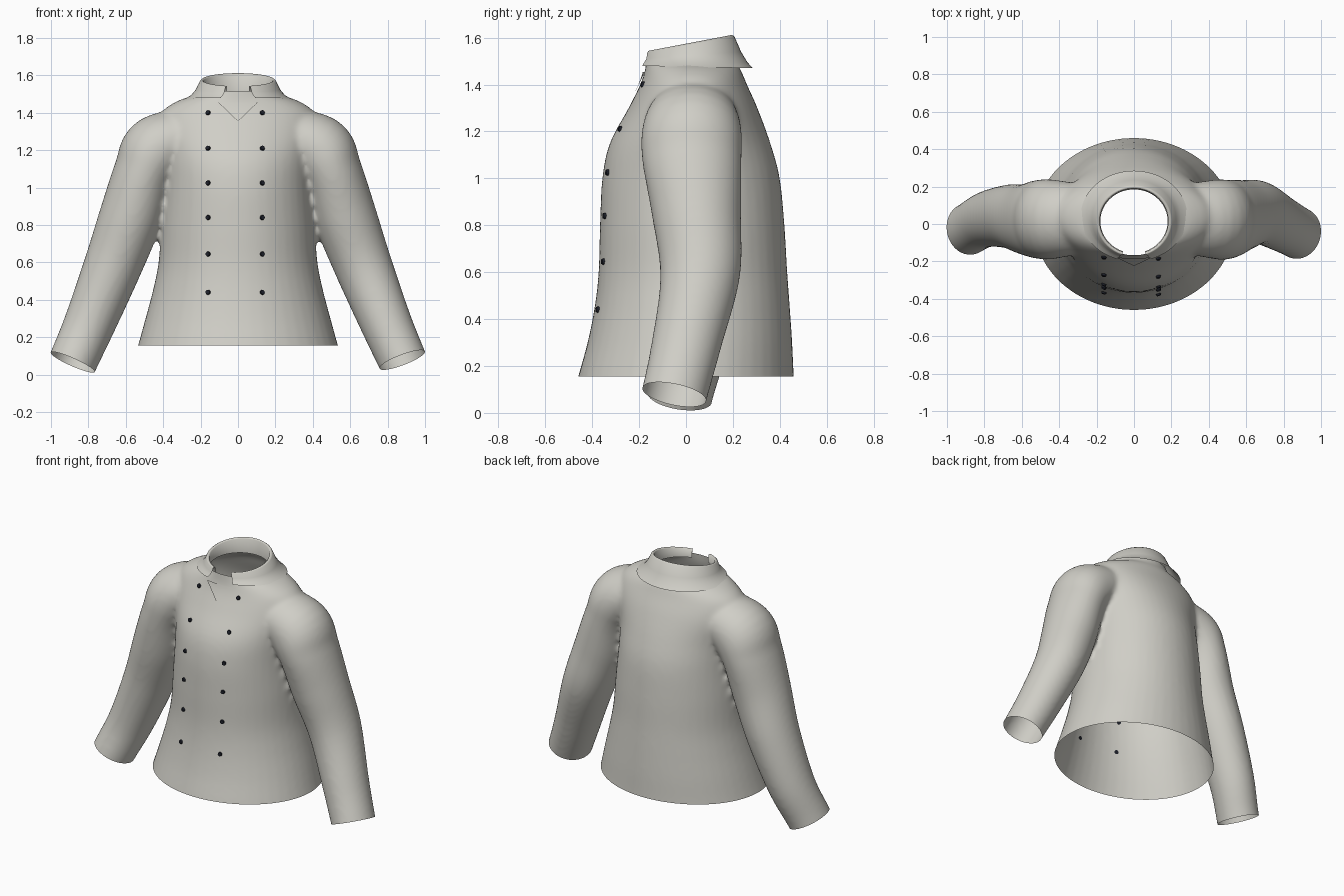
import bpy
import bmesh
from math import sin, cos, pi
from mathutils import Vector
from mathutils.bvhtree import BVHTree

if "Cube" in bpy.data.objects:
    bpy.data.objects.remove(bpy.data.objects["Cube"])


def make_material(name, colour):
    mat = bpy.data.materials.new(name)
    mat.use_nodes = True
    mat.diffuse_color = (*colour, 1)
    mat.node_tree.nodes["Principled BSDF"].inputs["Base Color"].default_value = (*colour, 1)
    return mat


cloth = make_material("warm grey cloth", (0.63, 0.62, 0.57))
dark = make_material("dark button", (0.012, 0.014, 0.022))


def finish(bm, name, mat):
    mesh = bpy.data.meshes.new(name)
    bm.to_mesh(mesh)
    bm.free()
    mesh.materials.append(mat)
    for face in mesh.polygons:
        face.use_smooth = True
    obj = bpy.data.objects.new(name, mesh)
    bpy.context.scene.collection.objects.link(obj)
    return obj


def spline(rows, steps=6):
    """Smooth curve through rows of numbers."""
    rows = [Vector(r) for r in rows]
    out = []
    for i in range(len(rows) - 1):
        a, b, c, d = (rows[min(max(i + k, 0), len(rows) - 1)] for k in (-1, 0, 1, 2))
        for s in range(steps):
            t = s / steps
            out.append(b + (c - a) * (t / 2) + (a * 2 - b * 5 + c * 4 - d) * (t * t / 2)
                       + (b * 3 - a - c * 3 + d) * (t ** 3 / 2))
    return out + [rows[-1]]


def loft(bm, rings, closed=True, caps=True):
    loops = [[bm.verts.new(p) for p in ring] for ring in rings]
    n = len(loops[0])
    for a, b in zip(loops, loops[1:]):
        for i in range(n if closed else n - 1):
            j = (i + 1) % n
            bm.faces.new((a[i], a[j], b[j], b[i]))
    if caps:
        bm.faces.new(loops[0][::-1])
        bm.faces.new(loops[-1])


N = 48
ANGLES = [2 * pi * i / N for i in range(N)]

# Torso rows: height, half width, front y, back y
TORSO = [(0.02, 0.575, -0.495, 0.47), (0.155, 0.535, -0.46, 0.46), (0.3, 0.495, -0.42, 0.453),
         (0.45, 0.455, -0.39, 0.443), (0.6, 0.425, -0.373, 0.432), (0.8, 0.41, -0.367, 0.42),
         (1.0, 0.395, -0.357, 0.4), (1.15, 0.4, -0.325, 0.36), (1.3, 0.43, -0.245, 0.305),
         (1.4, 0.41, -0.195, 0.26), (1.46, 0.33, -0.175, 0.235), (1.5, 0.225, -0.17, 0.21),
         (1.54, 0.205, -0.165, 0.2), (1.62, 0.2, -0.165, 0.2)]

# Sleeve rows: x, z, y, half width across, half depth
SLEEVE = [(0.2, 1.3, 0.03, 0.13, 0.17), (0.42, 1.21, 0.025, 0.185, 0.21),
          (0.5, 1.08, 0.025, 0.165, 0.212), (0.575, 0.84, 0.045, 0.168, 0.19),
          (0.67, 0.58, 0.06, 0.155, 0.17), (0.79, 0.28, 0.0, 0.138, 0.15),
          (0.88, 0.075, -0.05, 0.13, 0.143), (0.94, -0.06, -0.08, 0.127, 0.14)]

# Solid body and sleeves, fused below
bm = bmesh.new()
loft(bm, [[(w * cos(a), (f + b) / 2 + (b - f) / 2 * sin(a), z) for a in ANGLES]
          for z, w, f, b in spline(TORSO)])
for side in (1, -1):
    path = spline([(x, z, y + (0.025 if side < 0 and z < 0.3 else -0.02 if side < 0 and z < 0.9 else 0),
                    w, d) for x, z, y, w, d in SLEEVE])
    rings = []
    for i, (x, z, y, w, d) in enumerate(path):
        nxt, prv = path[min(i + 1, len(path) - 1)], path[max(i - 1, 0)]
        t = Vector((nxt[0] - prv[0], nxt[1] - prv[1])).normalized()
        rings.append([(side * (x - t.y * w * cos(a)), y + d * sin(a), z + t.x * w * cos(a))
                      for a in ANGLES])
    loft(bm, rings)
bmesh.ops.recalc_face_normals(bm, faces=bm.faces)
solid = finish(bm, "jacket_solid", cloth)
remesh = solid.modifiers.new("fuse", "REMESH")
remesh.mode = "VOXEL"
remesh.voxel_size = 0.015
relax = solid.modifiers.new("relax", "SMOOTH")
relax.factor = 0.5
relax.iterations = 8
bpy.context.view_layer.update()
fused = solid.evaluated_get(bpy.context.evaluated_depsgraph_get()).to_mesh()
bm = bmesh.new()
bm.from_mesh(fused)
bpy.data.objects.remove(solid)


def cut_open(point, normal, region):
    faces = [f for f in bm.faces if region(f.calc_center_median())]
    verts = {v for f in faces for v in f.verts}
    edges = {e for f in faces for e in f.edges}
    bmesh.ops.bisect_plane(bm, geom=[*verts, *edges, *faces], plane_co=point,
                           plane_no=normal, clear_outer=True)


# Open the hem, the neck and both cuffs
cut_open((0, 0, 0.155), (0, 0, -1), lambda p: abs(p.x) < 0.61 and p.z < 0.25)
cut_open((0, 0, 1.525), (0, -0.06, 1), lambda p: p.z > 1.4)
cut_open((0.88, -0.055, 0.08), (0.35, -0.2, -0.92), lambda p: p.x > 0.62 and p.z < 0.4)
cut_open((-0.88, -0.03, 0.065), (-0.4, -0.15, -0.9), lambda p: p.x < -0.62 and p.z < 0.4)
tree = BVHTree.FromBMesh(bm)
finish(bm, "jacket_body", cloth)

# Turned-down collar with a gap at the front
bm = bmesh.new()
gap = 0.33
arc = [-pi / 2 + gap + (2 * pi - 2 * gap) * i / N for i in range(N + 1)]


def collar_ring(width, front, back, z, tilt):
    return [(width * cos(a), (front + back) / 2 + (back - front) / 2 * sin(a), z + tilt * sin(a))
            for a in arc]


loft(bm, [collar_ring(0.18, -0.155, 0.185, 1.5, 0.01), collar_ring(0.183, -0.16, 0.19, 1.57, 0.033),
          collar_ring(0.193, -0.17, 0.197, 1.577, 0.035), collar_ring(0.203, -0.175, 0.207, 1.57, 0.034),
          collar_ring(0.225, -0.18, 0.235, 1.525, 0.015), collar_ring(0.25, -0.19, 0.262, 1.495, 0.0),
          collar_ring(0.285, -0.2, 0.285, 1.475, -0.005)], closed=False, caps=False)
bmesh.ops.recalc_face_normals(bm, faces=bm.faces)
finish(bm, "collar", cloth)


def front_point(x, z):
    return tree.ray_cast(Vector((x, -2, z)), Vector((0, 1, 0)))


# Pointed throat flap lying on the chest
bm = bmesh.new()
rows = []
for r in range(9):
    z, half = 1.355 + 0.012 * r, 0.004 + 0.0125 * r
    rows.append([front_point(half * (c / 4 - 1), z)[0] + Vector((0, -0.007, 0.003)) for c in range(9)])
loft(bm, rows, closed=False, caps=False)
finish(bm, "throat_flap", cloth)

# Two columns of buttons
bm = bmesh.new()
for x in (-0.16, 0.13):
    for z in (1.4, 1.21, 1.025, 0.84, 0.645, 0.44):
        spot, normal, *_ = front_point(x, z)
        if normal.y > 0:
            normal = -normal
        matrix = normal.to_track_quat("Z", "Y").to_matrix().to_4x4()
        matrix.translation = spot + normal * 0.004
        bmesh.ops.create_cone(bm, cap_ends=True, segments=16, radius1=0.014, radius2=0.011,
                              depth=0.012, matrix=matrix)
buttons = finish(bm, "buttons", dark)
for face in buttons.data.polygons:
    face.use_smooth = len(face.vertices) == 4
